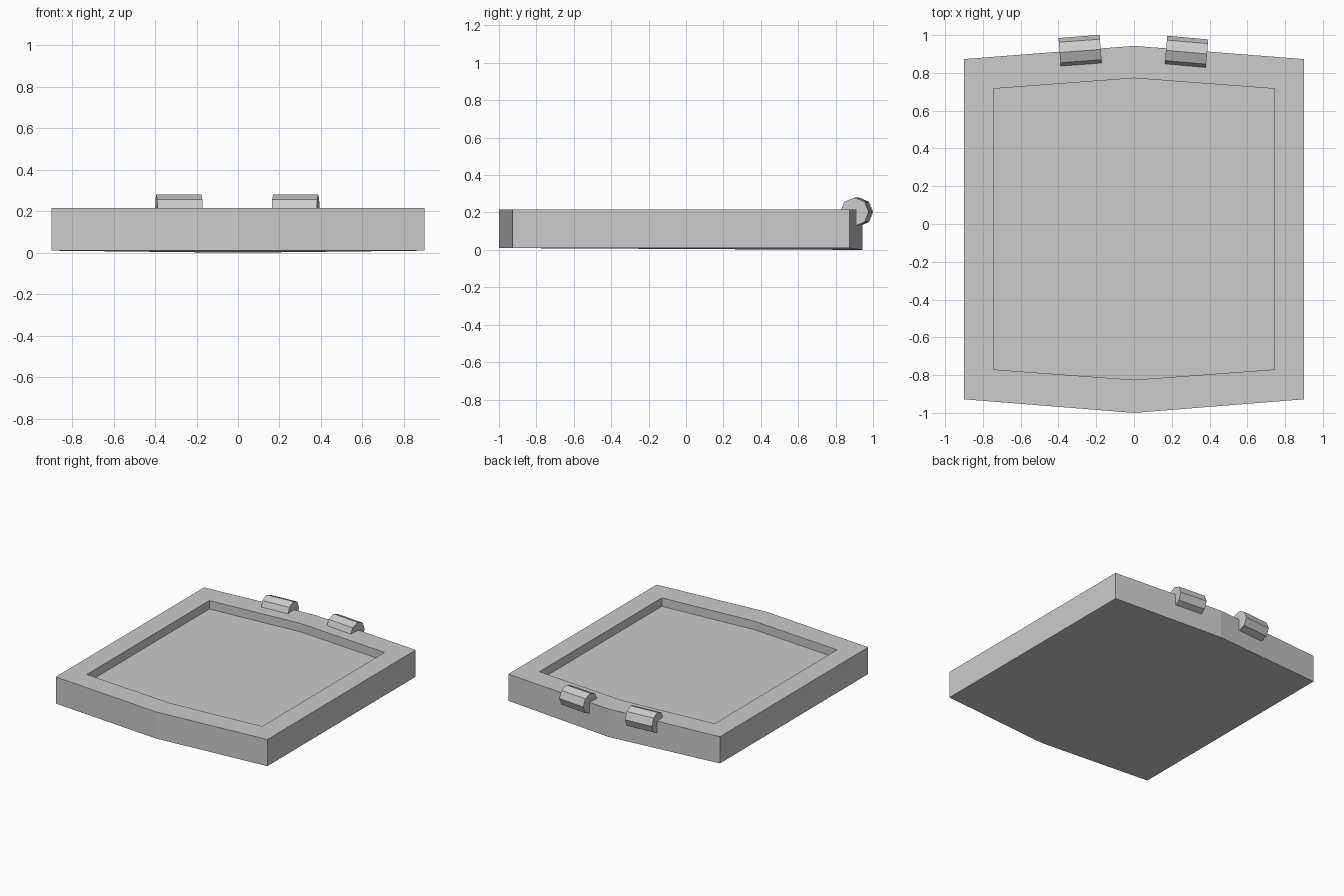
import bpy, bmesh, math
from mathutils import Matrix

if "Cube" in bpy.data.objects:
    bpy.data.objects.remove(bpy.data.objects["Cube"])


def outline(half_x, front, front_mid, back, back_mid):
    """Six-point outline with a slightly bowed front and back."""
    return [(-half_x, front), (0, front_mid), (half_x, front),
            (half_x, back), (0, back_mid), (-half_x, back)]


def add_object(name, bm):
    bmesh.ops.recalc_face_normals(bm, faces=bm.faces)
    mesh = bpy.data.meshes.new(name)
    bm.to_mesh(mesh)
    bm.free()
    obj = bpy.data.objects.new(name, mesh)
    bpy.context.collection.objects.link(obj)
    return obj


# Tray: bowed slab with a raised rim and sunken floor
BOTTOM, TOP, FLOOR = 0.01, 0.215, 0.15
outer = outline(0.9, -0.928, -1.0, 0.873, 0.943)
inner = outline(0.745, -0.77, -0.825, 0.716, 0.772)
bm = bmesh.new()
rings = [[bm.verts.new((x, y, z)) for x, y in pts]
         for pts, z in ((outer, BOTTOM), (outer, TOP), (inner, TOP), (inner, FLOOR))]
rings[0][4].co.z = 0.0  # back middle of the underside dips to the ground
for low, high in zip(rings, rings[1:]):
    for i in range(6):
        j = (i + 1) % 6
        bm.faces.new((low[i], low[j], high[j], high[i]))
bm.faces.new(rings[3])
for a, b, c, d in ((0, 1, 4, 5), (1, 2, 3, 4)):
    bm.faces.new([rings[0][k] for k in (a, b, c, d)])
add_object("tray", bm)


# Hinges: eight-sided barrels lying along the two halves of the back edge
def hinge(name, x, y, angle):
    bm = bmesh.new()
    bmesh.ops.create_cone(bm, cap_ends=True, segments=8, radius1=0.077,
                          radius2=0.077, depth=0.218,
                          matrix=Matrix.Rotation(math.pi / 2, 4, 'Y'))
    obj = add_object(name, bm)
    obj.location = (x, y, 0.203)
    obj.rotation_euler.z = math.radians(angle)


hinge("hinge_left", -0.285, 0.916, 4.4)
hinge("hinge_right", 0.278, 0.91, -5)
